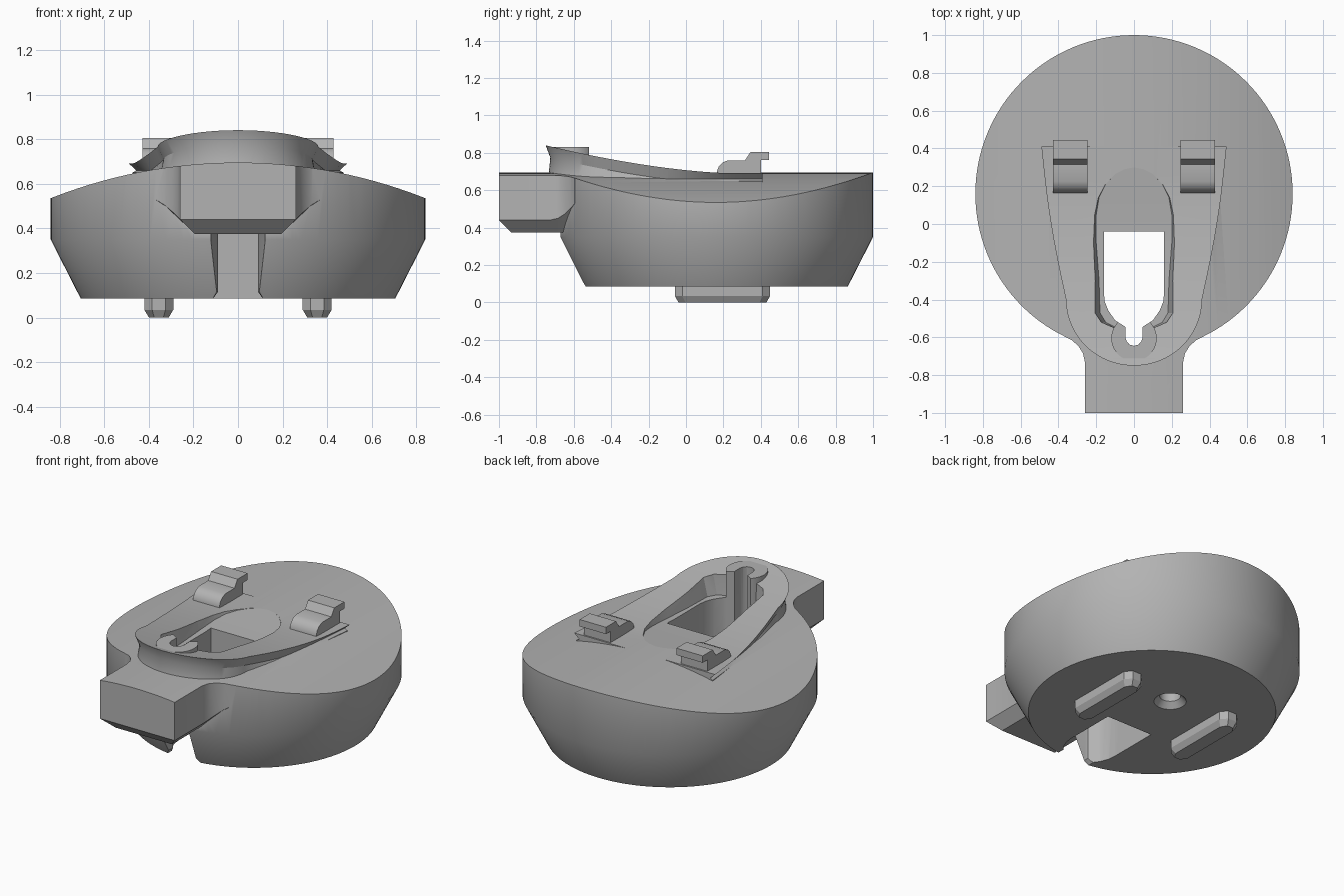
import bpy, bmesh, math

if "Cube" in bpy.data.objects:
    bpy.data.objects.remove(bpy.data.objects["Cube"], do_unlink=True)

grey = bpy.data.materials.new("plain_grey")
grey.use_nodes = True
grey.diffuse_color = (0.45, 0.45, 0.45, 1)
grey.node_tree.nodes["Principled BSDF"].inputs["Base Color"].default_value = grey.diffuse_color


def make(name, bm):
    bmesh.ops.recalc_face_normals(bm, faces=bm.faces)
    mesh = bpy.data.meshes.new(name)
    bm.to_mesh(mesh)
    bm.free()
    ob = bpy.data.objects.new(name, mesh)
    bpy.context.collection.objects.link(ob)
    return ob


def loft(name, rings):
    """Skin half outlines (front to back, x >= 0), mirrored in x and capped."""
    bm = bmesh.new()

    def face(*vs):
        vs = list(dict.fromkeys(vs))
        if len(vs) > 2:
            bm.faces.new(vs)

    pairs = []
    for half in rings:
        row = []
        for x, y, z in half:
            flat = abs(x) < 1e-6
            r = bm.verts.new((0 if flat else x, y, z))
            row.append((r, r if flat else bm.verts.new((-x, y, z))))
        pairs.append(row)
    for a, b in zip(pairs, pairs[1:]):
        for i in range(len(a) - 1):
            for s in (0, 1):
                face(a[i][s], a[i + 1][s], b[i + 1][s], b[i][s])
        for e in (0, -1):
            face(a[e][0], a[e][1], b[e][1], b[e][0])
    for row in (pairs[0], pairs[-1]):
        for p, q in zip(row, row[1:]):
            face(p[0], q[0], q[1], p[1])
    return make(name, bm)


def circle(cy, r, z, n=64):
    return [(r * math.sin(math.pi * i / n), cy - r * math.cos(math.pi * i / n), z)
            for i in range(n + 1)]


def at(outline, z):
    return [(x, y, z) for x, y in outline]


def combine(target, other, op):
    mod = target.modifiers.new(op, "BOOLEAN")
    mod.operation, mod.object, mod.solver = op, other, "EXACT"
    bpy.context.view_layer.objects.active = target
    bpy.ops.object.modifier_apply(modifier=mod.name)
    bpy.data.objects.remove(other, do_unlink=True)


def finish(ob, smooth=True):
    ob.data.materials.clear()
    ob.data.materials.append(grey)
    if smooth:
        bpy.ops.object.select_all(action="DESELECT")
        ob.select_set(True)
        bpy.context.view_layer.objects.active = ob
        bpy.ops.object.shade_smooth_by_angle(angle=math.radians(30))


# Round body with tapered foot
body = loft("body", [circle(0.16, 0.705, 0.085), circle(0.16, 0.84, 0.35),
                     circle(0.16, 0.84, 1)])

# Front handle with chamfered underside and flared root
edge = [(0.26, -1, 0.44), (0.26, -0.73, 0.44), (0.27, -0.685, 0.45),
        (0.295, -0.645, 0.475), (0.33, -0.615, 0.505), (0.37, -0.595, 0.53),
        (0.37, -0.4, 0.53)]
under = [(0.195, -0.935 if i == 0 else max(y, -0.73), 0.375)
         for i, (x, y, z) in enumerate(edge)]
handle = loft("handle", [under, edge, [(x, y, 1) for x, y, z in edge]])
combine(body, handle, "UNION")

# Gently arched top
bm = bmesh.new()
bmesh.ops.create_cone(bm, cap_ends=True, segments=256, radius1=2.285, radius2=2.285, depth=4)
for v in bm.verts:
    x, y, z = v.co
    v.co = (x, z, y - 1.59)
combine(body, make("arch", bm), "INTERSECT")


# Raised tongue with an overhanging rim
def rise(y):
    return 0.691 + 0.149 * max(0, 0.25 - y) ** 1.6


outline = [(0.36 * math.sin(a), -0.4 - 0.35 * math.cos(a))
           for a in (math.pi / 2 * i / 20 for i in range(20))]
for i in range(17):
    t = i / 16
    outline.append((0.36 + 0.13 * t + 0.015 * math.sin(math.pi * t), -0.4 + 0.81 * t))


def shrunk(k):
    return [(x * k, y if y > -0.4 else -0.4 + (y + 0.4) * k) for x, y in outline]


tongue = loft("tongue", [
    at(shrunk(0.97), 0.6), at(shrunk(0.965), 0.65),
    [(x, y, max(0.66, rise(y) - 0.06)) for x, y in shrunk(0.93)],
    [(x, y, rise(y)) for x, y in outline]])
combine(body, tongue, "UNION")

# Sunken basin sloping down towards the opening
basin = [(0, -0.56), (0.09, -0.55), (0.15, -0.52), (0.18, -0.47), (0.185, -0.3),
         (0.2, -0.1), (0.2, 0.05), (0.185, 0.14), (0.15, 0.21), (0.1, 0.265),
         (0.05, 0.29), (0, 0.3)]
floor = [(x, y, 0.665 + 0.03 * max(0, (y + 0.05) / 0.35)) for x, y in basin]
combine(body, loft("basin", [floor, [(x * 1.15, y, 0.78) for x, y in basin],
                             [(x * 1.15, y, 1) for x, y in basin]]), "DIFFERENCE")

# Collar around the slot
combine(body, loft("collar", [circle(-0.605, 0.12, 0.6, 24),
                              circle(-0.605, 0.12, 0.831, 24)]), "UNION")

# Through opening with a round-ended slot
hole = [(0, -0.645), (0.023, -0.639), (0.039, -0.622), (0.045, -0.6), (0.045, -0.545),
        (0.1, -0.51), (0.135, -0.46), (0.155, -0.41), (0.16, -0.36), (0.16, -0.04)]
combine(body, loft("hole", [at(hole, -0.1), at(hole, 1.2)]), "DIFFERENCE")

# Lower channel open to the front
channel = [(0.14, -0.9), (0.12, -0.66), (0.09, -0.53), (0.09, -0.3)]
wide = [(x + 0.04, y) for x, y in channel]
combine(body, loft("channel", [at(wide, 0.06), at(channel, 0.115),
                               at(channel, 0.374)]), "DIFFERENCE")

# Countersunk screw hole underneath
combine(body, loft("screw_hole", [circle(0.32, 0.115, 0.06, 24), circle(0.32, 0.06, 0.12, 24),
                                  circle(0.32, 0.06, 0.3, 24)]), "DIFFERENCE")
finish(body)

# Side profile of the clips (y, z)
clip = [(0.165, 0.64), (0.165, 0.7), (0.175, 0.727), (0.195, 0.748), (0.225, 0.76),
        (0.315, 0.76), (0.345, 0.805), (0.445, 0.805), (0.445, 0.762), (0.4, 0.762),
        (0.4, 0.64)]
foot = [(0.03, -0.255), (0.065, -0.215), (0.065, 0.215), (0.03, 0.255)]
tip = [(x * 0.68, y * 0.92) for x, y in foot]

for side, s in (("left", 1), ("right", -1)):
    # Hooked clip
    bm = bmesh.new()
    near = bm.faces.new([bm.verts.new((s * 0.245, y, z)) for y, z in clip])
    new = bmesh.ops.extrude_face_region(bm, geom=[near], use_keep_orig=True)["geom"]
    bmesh.ops.translate(bm, verts=[v for v in new if isinstance(v, bmesh.types.BMVert)],
                        vec=(s * 0.183, 0, 0))
    finish(make(side + "_clip", bm))
    # Long foot rail
    rail = loft(side + "_foot", [at(tip, 0), at(foot, 0.035), at(foot, 0.1)])
    rail.location = (s * 0.355, 0.195, 0)
    finish(rail, smooth=False)
